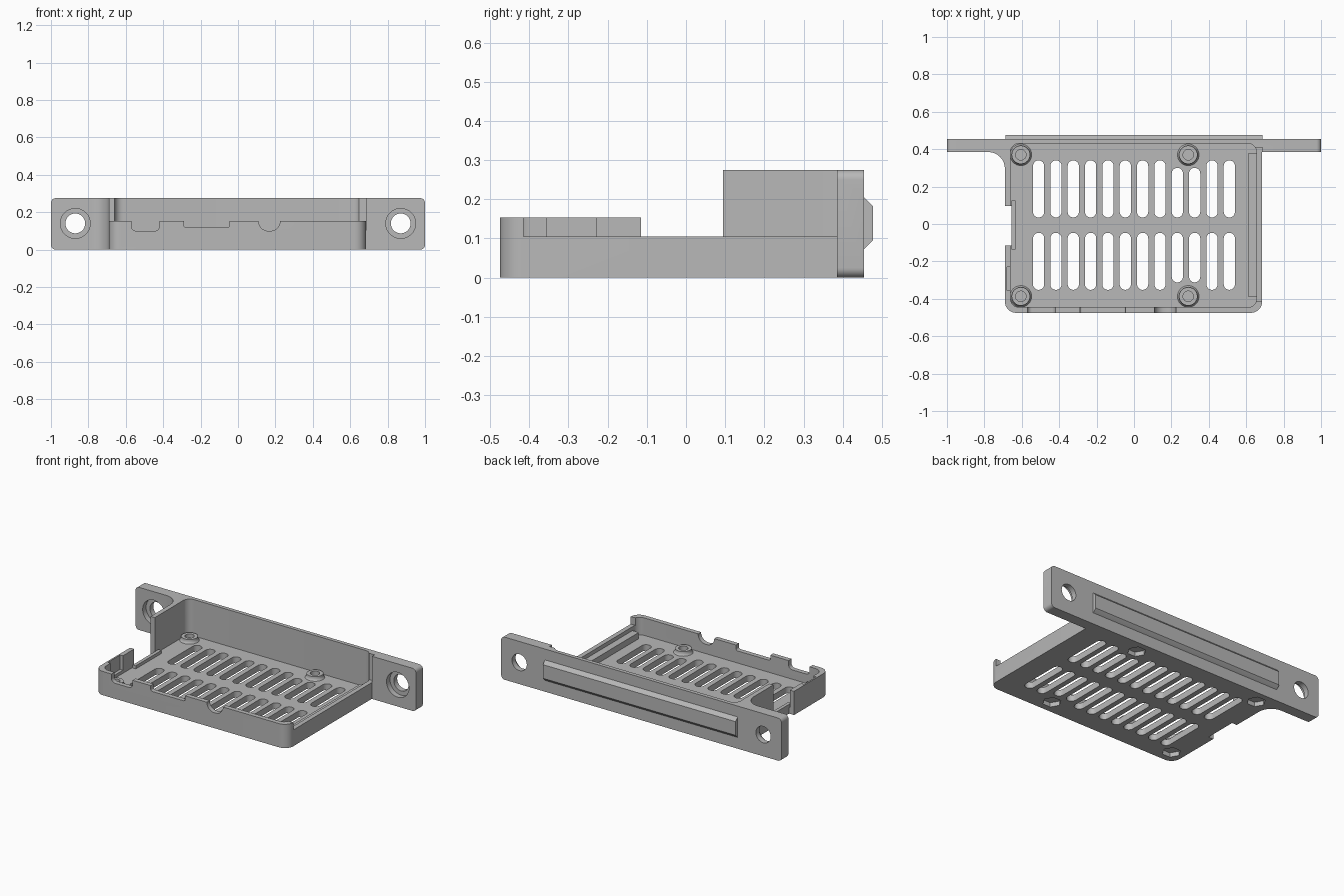
import bpy, bmesh, math
from mathutils import Vector

cube = bpy.data.objects.get("Cube")
if cube:
    bpy.data.objects.remove(cube)

grey = bpy.data.materials.new("plain grey")
grey.use_nodes = True
grey.diffuse_color = (0.48, 0.48, 0.48, 1)
grey.node_tree.nodes["Principled BSDF"].inputs["Base Color"].default_value = grey.diffuse_color

AXES = {"x": lambda u, v, w: (w, u, v),
        "y": lambda u, v, w: (u, w, v),
        "z": lambda u, v, w: (u, v, w)}


def make(name, bm):
    bmesh.ops.recalc_face_normals(bm, faces=bm.faces)
    mesh = bpy.data.meshes.new(name)
    bm.to_mesh(mesh)
    bm.free()
    mesh.materials.append(grey)
    ob = bpy.data.objects.new(name, mesh)
    bpy.context.scene.collection.objects.link(ob)
    return ob


def rounded(corners, steps=8):
    """Outline from (u, v, radius) right-angle corners."""
    out = []
    for i, (u, v, r) in enumerate(corners):
        p = Vector((u, v))
        if r == 0:
            out.append(p)
            continue
        a = (Vector(corners[i - 1][:2]) - p).normalized()
        b = (Vector(corners[(i + 1) % len(corners)][:2]) - p).normalized()
        for k in range(steps + 1):
            t = k / steps * math.pi / 2
            out.append(p + r * (a + b) - r * (b * math.cos(t) + a * math.sin(t)))
    return out


def rect(u0, u1, v0, v1, r=0):
    return rounded([(u0, v0, r), (u1, v0, r), (u1, v1, r), (u0, v1, r)])


def circle(u, v, r, n=32):
    return [(u + r * math.cos(math.tau * k / n), v + r * math.sin(math.tau * k / n)) for k in range(n)]


def prism(name, outline, lo, hi, axis="z"):
    bm = bmesh.new()
    rings = [[bm.verts.new(AXES[axis](u, v, w)) for u, v in outline] for w in (lo, hi)]
    for ring in rings:
        bm.faces.new(ring)
    n = len(outline)
    for i in range(n):
        j = (i + 1) % n
        bm.faces.new((rings[0][i], rings[0][j], rings[1][j], rings[1][i]))
    return make(name, bm)


def boolean(target, outline, lo, hi, axis="z", operation="DIFFERENCE"):
    tool = prism("cutter", outline, lo, hi, axis)
    mod = target.modifiers.new("cut", "BOOLEAN")
    mod.operation, mod.solver, mod.object = operation, "EXACT", tool
    deps = bpy.context.evaluated_depsgraph_get()
    mesh = bpy.data.meshes.new_from_object(target.evaluated_get(deps))
    target.modifiers.clear()
    target.data = mesh
    bpy.data.objects.remove(tool)


# Tray and mounting plate in one body
tray = prism("tray_body", rounded([
    (-0.69, -0.475, 0.06), (0.685, -0.475, 0.06), (0.685, 0.385, 0), (1, 0.385, 0),
    (1, 0.455, 0), (-1, 0.455, 0), (-1, 0.385, 0), (-0.69, 0.385, 0.09)]), 0, 0.275)
boolean(tray, rect(-1, 1, 0, 0.275, 0.025), -0.6, 0.6, "y", "INTERSECT")

# Cavity, lowered walls and card opening
FLOOR = 0.04
boolean(tray, rect(-0.66, 0.655, -0.445, 0.43, 0.045), FLOOR, 0.4)
boolean(tray, rect(-1.1, 1.1, -0.6, 0.095), 0.153, 0.4)
boolean(tray, rect(0.6, 0.688, -0.415, 0.41), 0.105, 0.4)
boolean(tray, rect(-0.75, -0.65, -0.115, 0.095), -0.1, 0.4)
boolean(tray, rect(-0.68, -0.64, -0.355, -0.23), 0.06, 0.4)

# Port notches in the front wall
for x0, x1, z, r in ((-0.57, -0.42, 0.1, 0.025), (-0.29, -0.045, 0.118, 0.012), (0.11, 0.225, 0.1, 0.052)):
    boolean(tray, rounded([(x0, z, r), (x1, z, r), (x1, 0.3, 0), (x0, 0.3, 0)]), -0.6, -0.42, "y")

# Vent slots, shorter beside the middle standoffs
for i in range(12):
    x = -0.51 + i * 0.0927
    short = 0.04 if i in (8, 9) else 0
    for y0, y1 in ((0.035, 0.34 - short), (-0.352 + short, -0.047)):
        boolean(tray, rect(x - 0.03, x + 0.03, y0, y1, 0.0299), -0.1, 0.1)

# Counterbored screw holes in the plate
for x in (-0.87, 0.87):
    boolean(tray, circle(x, 0.14, 0.053), 0.3, 0.6, "y")
    boolean(tray, circle(x, 0.14, 0.08), 0.3, 0.42, "y")


# Standoffs with nut pockets beneath
def standoff(name, x, y):
    profile = [(0.06, FLOOR - 0.003), (0.053, 0.046), (0.049, 0.054), (0.049, 0.066),
               (0.028, 0.066), (0.028, FLOOR + 0.002)]
    bm = bmesh.new()
    rings = [[bm.verts.new((u, v, z)) for u, v in circle(x, y, r)] for r, z in profile]
    for a, b in zip(rings, rings[1:]):
        for i in range(len(a)):
            j = (i + 1) % len(a)
            bm.faces.new((a[i], a[j], b[j], b[i]))
    bm.faces.new(rings[0])
    bm.faces.new(rings[-1])
    return make(name, bm)


parts = [tray]
for side, x in (("right", -0.605), ("left", 0.29)):
    for end, y in (("front", -0.387), ("back", 0.37)):
        boolean(tray, circle(x, y, 0.055, 6), -0.1, 0.028)
        parts.append(standoff(f"{side}_{end}_standoff", x, y))

# Board support rail, card lip and rear ridge
parts.append(prism("support_rail", rect(0.61, 0.657, -0.39, 0.38, 0.006), FLOOR - 0.005, 0.08))
parts.append(prism("card_lip", rect(-0.655, -0.633, -0.137, 0.125), 0, 0.06))
parts.append(prism("rear_ridge", [(0.45, 0.07), (0.455, 0.073), (0.477, 0.095), (0.477, 0.183),
                                  (0.455, 0.205), (0.45, 0.205)], -0.687, 0.687, "x"))

# Smooth curved walls, keep edges sharp
bpy.ops.object.select_all(action="DESELECT")
for ob in parts:
    ob.select_set(True)
bpy.context.view_layer.objects.active = tray
bpy.ops.object.shade_smooth_by_angle(angle=math.radians(30))
